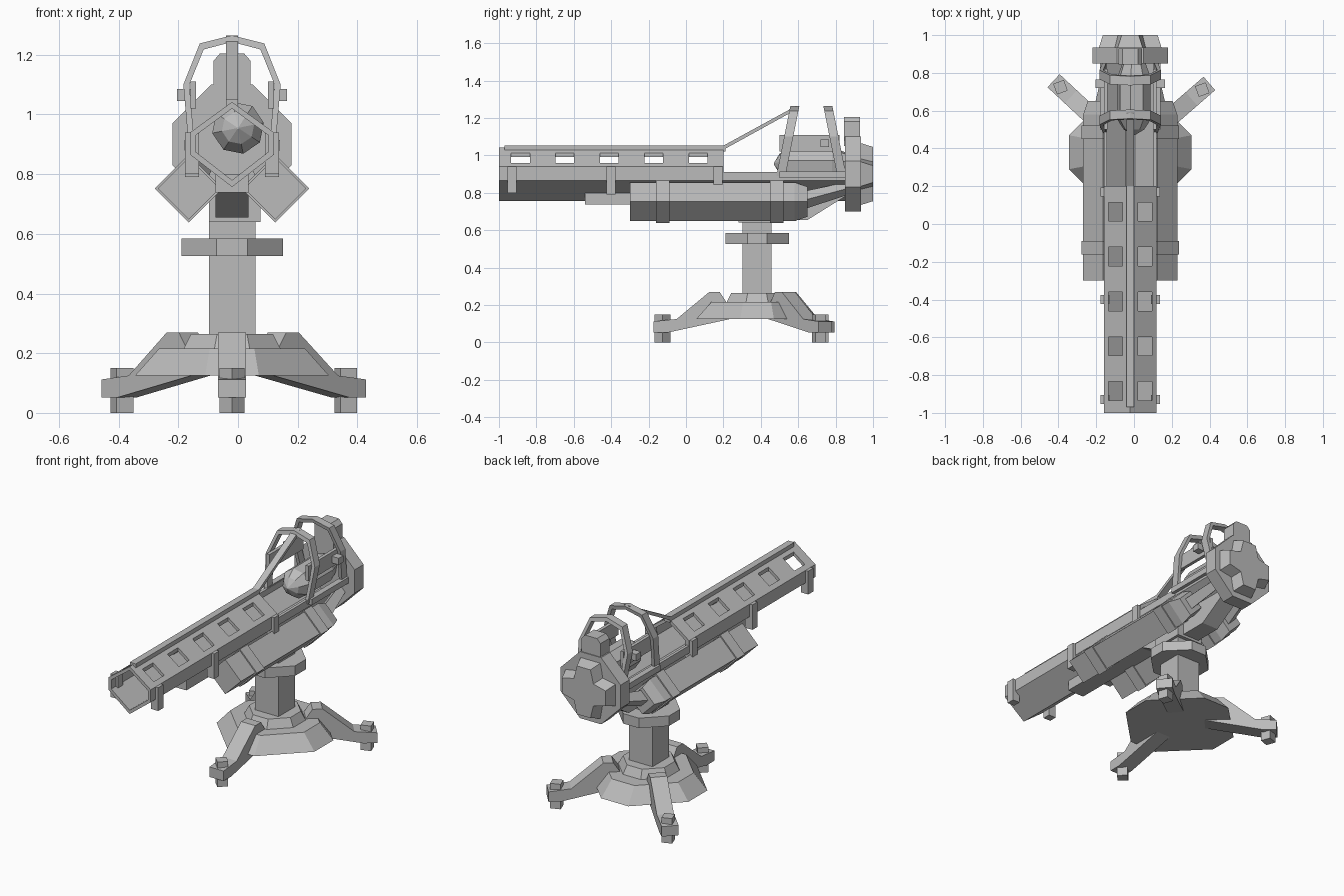
import bpy, bmesh, math
from mathutils import Vector, Matrix

if "Cube" in bpy.data.objects:
    bpy.data.objects.remove(bpy.data.objects["Cube"])

grey = bpy.data.materials.new("plain grey")
grey.use_nodes = True
grey.diffuse_color = (0.5, 0.5, 0.5, 1)
grey.node_tree.nodes["Principled BSDF"].inputs["Base Color"].default_value = grey.diffuse_color

CX = -0.02   # mirror plane of the model
CY = 0.38    # centre of the stand
AZ = 0.90    # height of the barrel axis


def finish(name, bm):
    bmesh.ops.recalc_face_normals(bm, faces=bm.faces)
    mesh = bpy.data.meshes.new(name)
    bm.to_mesh(mesh)
    bm.free()
    mesh.materials.append(grey)
    obj = bpy.data.objects.new(name, mesh)
    bpy.context.collection.objects.link(obj)
    return obj


def loft(name, sections):
    """Skin equal-length rings of points and cap both ends."""
    bm = bmesh.new()
    rings = [[bm.verts.new(p) for p in s] for s in sections]
    n = len(rings[0])
    for a, b in zip(rings, rings[1:]):
        for i in range(n):
            j = (i + 1) % n
            bm.faces.new((a[i], a[j], b[j], b[i]))
    bm.faces.new(rings[0])
    bm.faces.new(rings[-1])
    return finish(name, bm)


def along_y(name, profile, *ys):
    """Extrude an (x offset, z) profile along y."""
    return loft(name, [[(CX + x, y, z) for x, z in profile] for y in ys])


def box(name, x, y, z, turn=0):
    """Box from (low, high) ranges; x is measured from the mirror plane."""
    bm = bmesh.new()
    bmesh.ops.create_cube(bm, size=1)
    size = [r[1] - r[0] for r in (x, y, z)]
    mid = Vector([sum(r) / 2 for r in (x, y, z)]) + Vector((CX, 0, 0))
    bm.transform(Matrix.Translation(mid) @ Matrix.Rotation(turn, 4, 'Z') @ Matrix.Diagonal((*size, 1)))
    return finish(name, bm)


def octagon(h, m, hv=None):
    """Square of half size h with cut corners, flat sides of half length m."""
    return [(h, -m), (h, m), (m, h), (-m, h), (-h, m), (-h, -m), (-m, -h), (m, -h)]


def mirrored(half):
    """Complete a profile whose first and last points lie on the mirror plane."""
    return half + [(-x, z) for x, z in reversed(half) if x > 1e-6]


def flat_tier(name, *tiers):
    loft(name, [[(CX + x, CY + y, z) for x, y in octagon(h, m)] for h, m, z in tiers])


# Stand: stepped base, column and collar
flat_tier("base_plate", (0.325, 0.09, 0.125), (0.245, 0.075, 0.215))
flat_tier("base_step", (0.165, 0.06, 0.21), (0.137, 0.05, 0.265))
flat_tier("column_collar", (0.17, 0.052, 0.525), (0.17, 0.052, 0.585))
box("column", (-0.078, 0.078), (CY - 0.078, CY + 0.078), (0.2, 0.66))

# Legs with foot pegs
leg_profile = [(0.12, 0.13), (0.48, 0.052), (0.555, 0.052), (0.555, 0.112),
               (0.43, 0.125), (0.255, 0.27), (0.2, 0.27), (0.16, 0.21)]
for side, angle, spin in (("front", -90, 45), ("left", 41, 20), ("right", 137, 20)):
    a = math.radians(angle)
    out, across = Vector((math.cos(a), math.sin(a))), Vector((-math.sin(a), math.cos(a)))
    centre = Vector((CX, CY))
    loft(side + "_leg", [[(*(centre + out * r + across * w), z) for r, z in leg_profile]
                         for w in (-0.047, 0.047)])
    f = out * 0.505
    box(side + "_foot", (f.x - 0.03, f.x + 0.03), (CY + f.y - 0.03, CY + f.y + 0.03),
        (0, 0.15), math.radians(spin))

# Barrel: open lower trough and shorter windowed cover
trough = [(0.14, 0.91), (0.14, 0.865), (0, 0.757), (-0.14, 0.865), (-0.14, 0.91),
          (-0.122, 0.91), (-0.122, 0.875), (0, 0.78), (0.122, 0.875), (0.122, 0.91)]
along_y("barrel_trough", trough, -1, 0.85)
cover = [(0.14, 0.91), (0.14, 0.94), (0, 1.042), (-0.14, 0.94), (-0.14, 0.91),
         (-0.122, 0.91), (-0.122, 0.93), (0, 1.02), (0.122, 0.93), (0.122, 0.91)]
barrel = along_y("barrel_cover", cover, -1, 0.2)
for i in range(5):
    y = -0.885 + 0.2375 * i
    for s in (-1, 1):
        x = sorted((0.04 * s, 0.115 * s))
        cutter = box("window_cutter", x, (y - 0.05, y + 0.05), (0.85, 1.2))
        cutter.hide_render = True
        mod = barrel.modifiers.new("window", 'BOOLEAN')
        mod.operation, mod.solver, mod.object = 'DIFFERENCE', 'EXACT', cutter
        bpy.context.view_layer.objects.active = barrel
        bpy.ops.object.modifier_apply(modifier=mod.name)
        bpy.data.objects.remove(cutter)

# Top rail and the strut rising to the cage
box("top_rail", (-0.02, 0.02), (-0.97, 0.21), (1.02, 1.052))
strut = [(0.2, 1.03), (0.59, 1.245), (0.59, 1.265), (0.2, 1.052)]
loft("cage_strut", [[(CX + x, y, z) for y, z in strut] for x in (-0.02, 0.02)])

# Side pods, their bands, barrel clips and cage pegs
def tilted(r):
    return [(r, 0), (0, r), (-r, 0), (0, -r)]

for s, side in ((1, "left"), (-1, "right")):
    def ring(r, y, dz=0, cx=0.145):
        return [(CX + s * (cx + x), y, 0.752 + dz + z) for x, z in tilted(r)]
    loft(side + "_pod", [ring(0.104, -0.3), ring(0.104, 0.58), ring(0.08, 0.65)])
    loft(side + "_rear_brace", [ring(0.05, 0.6), ring(0.035, 0.86, 0.07, 0.1)])
    for y in (-0.125, 0.485):
        loft(side + "_pod_band", [ring(0.114, y - 0.036), ring(0.114, y + 0.036)])
    for y, low in ((-0.93, 0.8), (-0.4, 0.79), (0.17, 0.79)):
        x = sorted((s * 0.11, s * 0.158))
        box(side + "_barrel_clip", x, (y - 0.024, y + 0.024), (low, 0.94))
    box(side + "_cage_peg", sorted((s * 0.12, s * 0.185)), (0.72, 0.765), (1.045, 1.085))
    box(side + "_upper_rail", sorted((s * 0.12, s * 0.14)), (0.5, 0.82), (1.02, 1.11))
    box(side + "_lower_rail", sorted((s * 0.125, s * 0.16)), (0.5, 0.85), (0.88, 0.915))

# Under-barrel spine and mount
spine = [(-0.54, 0.738), (-0.54, 0.8), (0.85, 0.8), (0.85, 0.78), (0.65, 0.655), (0.25, 0.655), (0.1, 0.738)]
loft("under_spine", [[(CX + x, y, z) for y, z in spine] for x in (-0.055, 0.055)])
box("mount_block", (-0.078, 0.095), (CY - 0.1, CY + 0.1), (0.64, 0.76))

# Faceted core behind the barrel
core = [(0.47, 0.004), (0.5, 0.055), (0.55, 0.088), (0.78, 0.088), (0.86, 0.06)]
loft("core", [[(r * math.cos(k * math.tau / 8 + 0.2), y, 0.955 + r * math.sin(k * math.tau / 8 + 0.2))
               for k in range(8)] for y, r in core])

# Cage hoops
outer = [(0.145, 0.89), (0.163, 1.10), (0.108, 1.238), (0, 1.265)]
inner = [(0, 1.243), (0.095, 1.218), (0.143, 1.10), (0.125, 0.89)]
flip = lambda pts: [(-x, z) for x, z in reversed(pts)]
hoop = outer + flip(outer)[1:] + flip(inner) + inner[1:]
for name, y0, lean in (("front_hoop", 0.58, -0.2), ("rear_hoop", 0.76, 0.2)):
    loft(name, [[(CX + x, y0 + d + lean * (1.255 - z), z) for x, z in hoop] for d in (-0.024, 0.024)])

# Rear housing: octagonal plate, fin and four-armed cap
plate = [(x, AZ + z) for x, z in octagon(0.2, 0.07)]
along_y("rear_plate", plate, 0.85, 0.935)
along_y("rear_fin", [(-0.062, 1.05), (0.062, 1.05), (0.062, 1.18), (0.04, 1.205), (-0.04, 1.205), (-0.062, 1.18)],
        0.845, 0.93)


def star(arm, tip, notch):
    pts = []
    for k in range(4):
        c, s = math.cos(k * math.pi / 2), math.sin(k * math.pi / 2)
        for u, v in ((arm, -tip), (arm, tip), (notch, notch)):
            pts.append((u * c - v * s, AZ + u * s + v * c))
    return pts


loft("rear_cap", [[(CX + x, y, z) for x, z in star(*dims)]
                  for y, dims in ((0.92, (0.17, 0.07, 0.085)), (1.0, (0.145, 0.045, 0.065)))])
